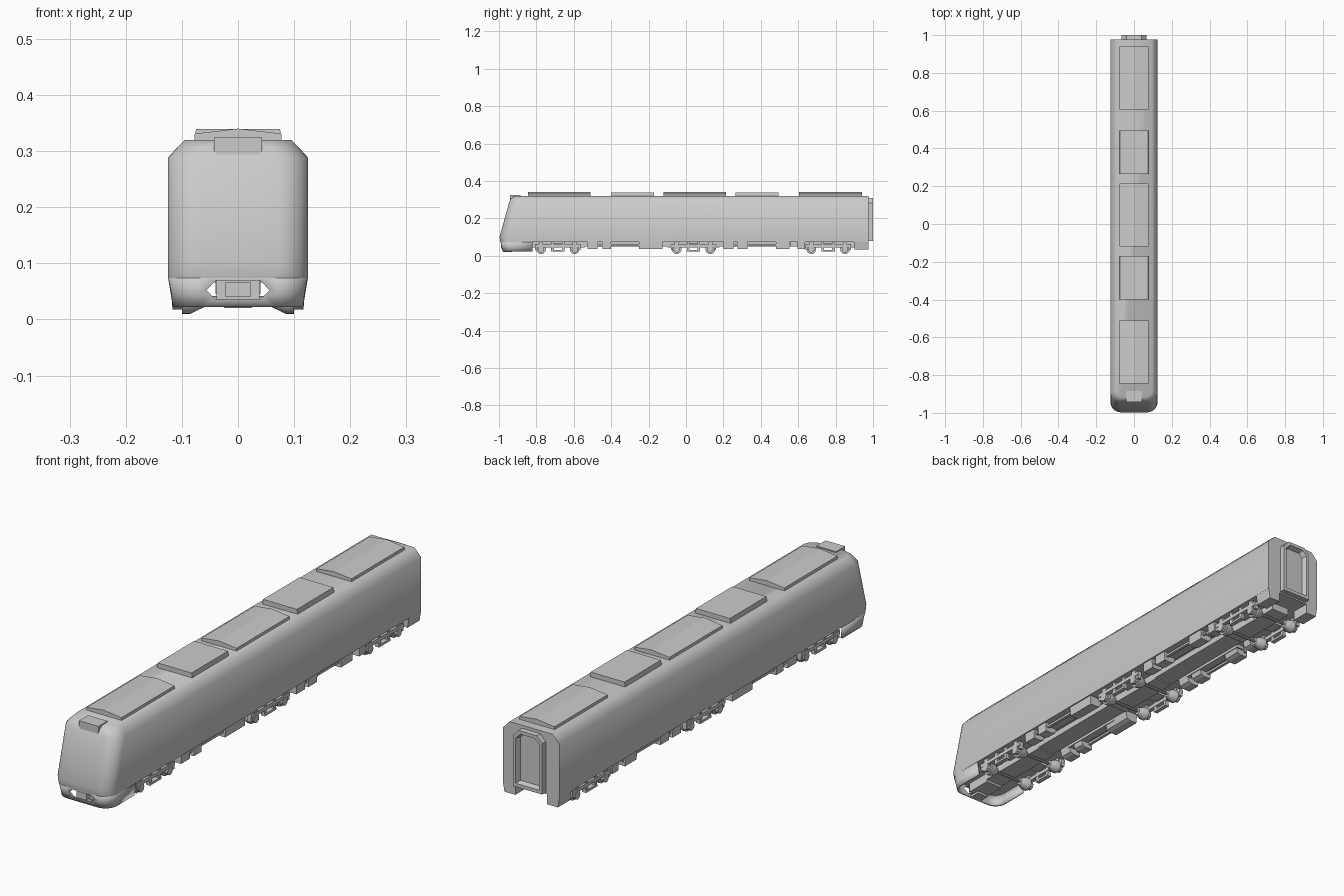
import bpy, bmesh, math
from mathutils import Matrix, Vector

cube = bpy.data.objects.get("Cube")
if cube:
    bpy.data.objects.remove(cube, do_unlink=True)

GREY = (0.6, 0.6, 0.6, 1)
paint = bpy.data.materials.new("plain_grey")
paint.use_nodes = True
paint.diffuse_color = GREY
paint.node_tree.nodes["Principled BSDF"].inputs["Base Color"].default_value = GREY


def finish(name, bm, smooth=None):
    bmesh.ops.recalc_face_normals(bm, faces=bm.faces)
    mesh = bpy.data.meshes.new(name)
    bm.to_mesh(mesh)
    bm.free()
    mesh.materials.append(paint)
    obj = bpy.data.objects.new(name, mesh)
    bpy.context.collection.objects.link(obj)
    if smooth:
        bpy.ops.object.select_all(action='DESELECT')
        obj.select_set(True)
        bpy.context.view_layer.objects.active = obj
        bpy.ops.object.shade_smooth_by_angle(angle=math.radians(smooth))
    return obj


def loft(name, rings, closed=True, caps=True, smooth=None):
    """Skin a list of equal-length point rings."""
    bm = bmesh.new()
    rows = [[bm.verts.new(p) for p in ring] for ring in rings]
    n = len(rows[0])
    for a, b in zip(rows, rows[1:]):
        for i in range(n if closed else n - 1):
            j = (i + 1) % n
            bm.faces.new((a[i], a[j], b[j], b[i]))
    if caps:
        bm.faces.new(rows[0])
        bm.faces.new(rows[-1])
    return finish(name, bm, smooth)


def prism_y(name, profile, y0, y1):
    """Extrude an xz profile along y."""
    return loft(name, [[(x, y, z) for x, z in profile] for y in (y0, y1)])


def box(name, x0, x1, y0, y1, z0, z1):
    return prism_y(name, [(x0, z0), (x1, z0), (x1, z1), (x0, z1)], y0, y1)


def plan(z, w, front, r, back, steps=8):
    """Plan outline with a rounded front, open at the back."""
    right = [(-w, back, z)]
    for i in range(steps + 1):
        a = math.pi / 2 * i / steps
        right.append((-w + r - r * math.cos(a), front + r - r * math.sin(a), z))
    return right + [(-x, y, z) for x, y, z in reversed(right)]


def lathe_x(name, profile, side, y, z, count=24):
    """Turn (x, radius) pairs about an axis parallel to x."""
    rings = []
    for x, r in profile:
        rings.append([(side * x, y + r * math.cos(2 * math.pi * i / count),
                       z + r * math.sin(2 * math.pi * i / count)) for i in range(count)])
    return loft(name, rings, smooth=30)


def sided(profile, side):
    return [(side * x, z) for x, z in profile]


# Main body shell with raked nose and chamfered roof
BACK = 0.977
loft("body", [
    plan(0.074, 0.125, -0.992, 0.055, BACK),
    plan(0.1, 0.125, -0.997, 0.055, BACK),
    plan(0.288, 0.125, -0.945, 0.055, BACK),
    plan(0.308, 0.107, -0.934, 0.05, BACK),
    plan(0.32, 0.095, -0.918, 0.045, BACK)], smooth=50)

# Hollow nose skirt with a hexagonal coupler opening
skirt = loft("nose_skirt", [
    plan(0.022, 0.117, -0.981, 0.05, -0.82),
    plan(0.045, 0.119, -0.985, 0.05, -0.82),
    plan(0.076, 0.125, -0.992, 0.055, -0.82)], closed=False, caps=False, smooth=40)
shell = skirt.modifiers.new("shell", 'SOLIDIFY')
shell.thickness = 0.008
shell.use_even_offset = True
hexagon = [(-0.056, 0.052), (-0.04, 0.036), (0.04, 0.036),
           (0.056, 0.052), (0.04, 0.069), (-0.04, 0.069)]
cutter = prism_y("coupler_opening_cutter", hexagon, -1.05, -0.9)
cutter.hide_render = True
cutter.hide_set(True)
cut = skirt.modifiers.new("opening", 'BOOLEAN')
cut.operation = 'DIFFERENCE'
cut.object = cutter

# Front coupler
box("coupler_head", -0.022, 0.022, -0.988, -0.94, 0.04, 0.067)
box("coupler_bracket", -0.038, 0.038, -0.965, -0.86, 0.036, 0.075)
box("coupler_step", -0.025, 0.025, -0.975, -0.93, 0.02, 0.03)

# Headlamp housing on the roof edge
prism_y("headlamp_housing", [(-0.036, 0.291), (0.036, 0.291), (0.043, 0.3), (0.043, 0.324),
                             (-0.043, 0.324), (-0.043, 0.3)], -0.942, -0.885)

# Roof units: gabled long ones and flat short ones
gabled = [(-0.078, 0.318), (0.078, 0.318), (0.077, 0.331), (0, 0.34), (-0.077, 0.331)]
flat = [(-0.078, 0.318), (0.078, 0.318), (0.075, 0.339), (-0.075, 0.339)]
for y0, y1 in ((-0.845, -0.51), (-0.12, 0.215), (0.605, 0.94)):
    prism_y("roof_long_unit", gabled, y0, y1)
for y0, y1 in ((-0.4, -0.17), (0.265, 0.495)):
    prism_y("roof_short_unit", flat, y0, y1)


# Rear gangway frame with a recessed door
def octagon(w, z0, z1, c, y):
    return [(-w, y, z0), (w, y, z0), (w, y, z1 - c), (w - c, y, z1),
            (c - w, y, z1), (-w, y, z1 - c)]


loft("rear_gangway", [octagon(0.065, 0.08, 0.308, 0.025, 0.97),
                      octagon(0.065, 0.08, 0.308, 0.025, 1.0),
                      octagon(0.052, 0.094, 0.295, 0.02, 1.0),
                      octagon(0.045, 0.1, 0.288, 0.016, 0.98)])

# Underfloor spine
for y0, y1 in ((-0.86, -0.54), (-0.1, 0.18), (0.62, 0.9)):
    box("bogie_bolster", -0.04, 0.04, y0, y1, 0.045, 0.076)
for y0, y1 in ((-0.54, -0.1), (0.18, 0.62)):
    box("underfloor_tank", -0.04, 0.04, y0, y1, 0.05, 0.076)

# Side equipment, pipes and rear corner skirts
case = [(0.06, 0.076), (0.07, 0.042), (0.085, 0.036), (0.118, 0.036), (0.12, 0.076)]
cases = [(-0.527, -0.473), (-0.447, -0.4), (-0.25, -0.125), (0.2, 0.254),
         (0.275, 0.33), (0.48, 0.553), (0.596, 0.635)]
for side in (-1, 1):
    for y0, y1 in cases:
        prism_y("equipment_case", sided(case, side), y0, y1)
    for y0, y1 in ((-0.48, -0.2), (0.25, 0.56)):
        box("side_pipe", side * 0.1, side * 0.112, y0, y1, 0.053, 0.062)
        box("slim_case", side * 0.062, side * 0.095, y0, y1, 0.06, 0.076)
    prism_y("rear_corner_skirt", sided([(0.07, 0.034), (0.118, 0.034),
                                        (0.125, 0.076), (0.07, 0.076)], side), 0.9, BACK)

# Bogies: wheels, axles and side frames
AXLE_Z = 0.036
for centre in (-0.685, 0.04, 0.76):
    for side in (-1, 1):
        for step in (-0.09, 0.09):
            y = centre + step
            lathe_x("wheel", [(0.06, 0.014), (0.085, 0.026), (0.1, 0.026)], side, y, AXLE_Z)
            lathe_x("axle_box", [(0.098, 0.017), (0.117, 0.017)], side, y, 0.034, 10)
            box("axle_spring", side * 0.1, side * 0.114, y - 0.011, y + 0.011, 0.04, 0.076)
            box("frame_end", side * 0.098, side * 0.114, y + step * 0.28 - 0.006,
                y + step * 0.28 + 0.006, 0.03, 0.062)
            mid = centre + step * 0.32
            box("frame_strut", side * 0.1, side * 0.114, mid - 0.007, mid + 0.007, 0.026, 0.076)
        box("side_frame", side * 0.098, side * 0.116, centre - 0.122, centre + 0.122, 0.045, 0.06)
        box("spring_plank", side * 0.098, side * 0.116, centre - 0.036, centre + 0.036, 0.022, 0.031)
        box("frame_bracket", side * 0.04, side * 0.1, centre - 0.03, centre + 0.03, 0.066, 0.076)
    for step in (-0.09, 0.09):
        lathe_x("axle", [(-0.062, 0.006), (0.062, 0.006)], 1, centre + step, AXLE_Z, 10)
